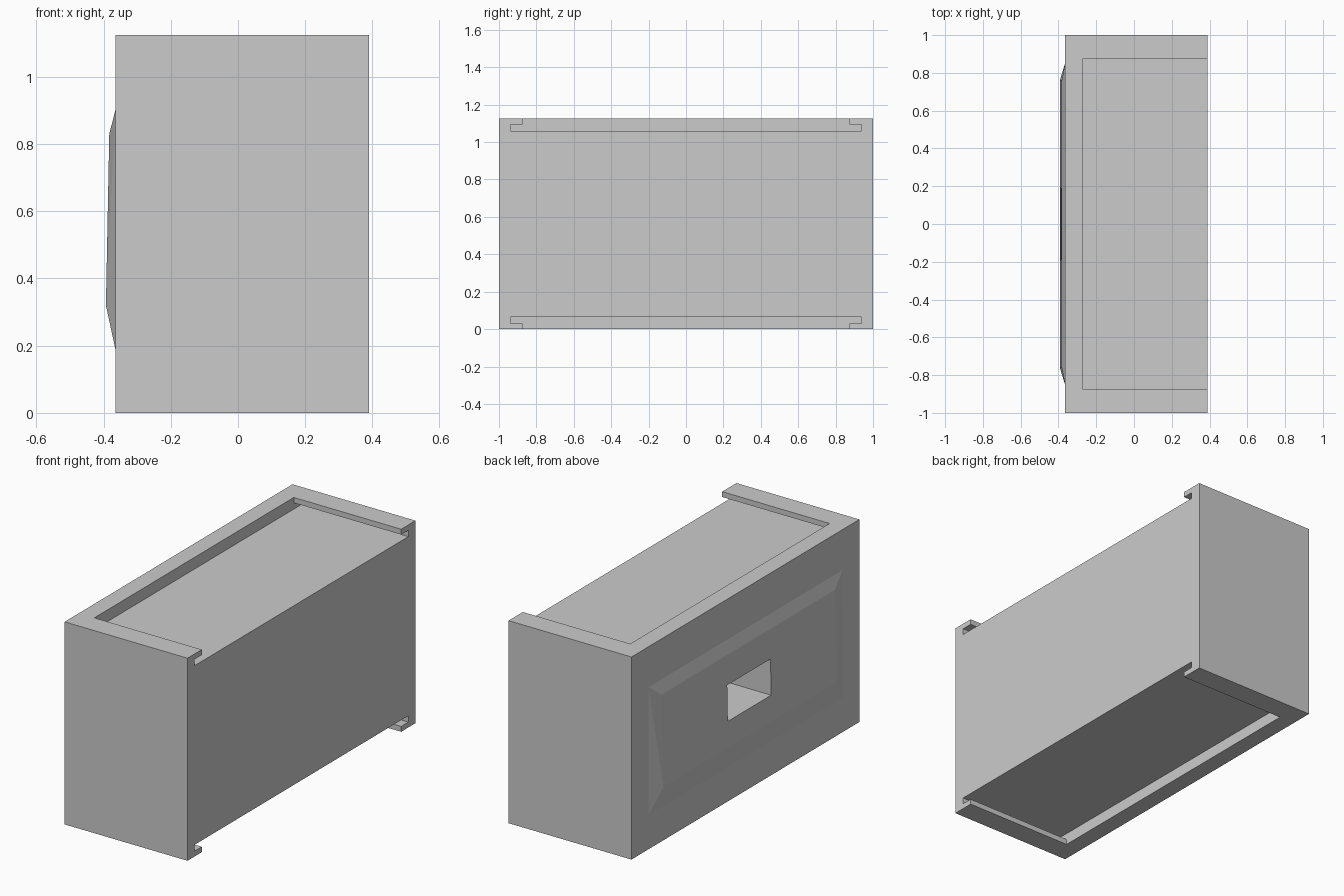
import bpy
import bmesh

if "Cube" in bpy.data.objects:
    bpy.data.objects.remove(bpy.data.objects["Cube"], do_unlink=True)

grey = bpy.data.materials.new("plain grey")
grey.use_nodes = True
colour = (0.6, 0.6, 0.6, 1)
grey.diffuse_color = colour
grey.node_tree.nodes["Principled BSDF"].inputs["Base Color"].default_value = colour

H = 1.125                 # case height
LEFT, RIGHT = -0.365, 0.39
DEEP = 0.065              # depth of the sliding channels


def solid(name, points):
    """Convex solid around the given corner points."""
    bm = bmesh.new()
    for p in points:
        bm.verts.new(p)
    bmesh.ops.convex_hull(bm, input=bm.verts[:])
    bmesh.ops.dissolve_limit(bm, angle_limit=0.01, verts=bm.verts[:], edges=bm.edges[:])
    bmesh.ops.recalc_face_normals(bm, faces=bm.faces[:])
    mesh = bpy.data.meshes.new(name)
    bm.to_mesh(mesh)
    bm.free()
    mesh.materials.append(grey)
    obj = bpy.data.objects.new(name, mesh)
    bpy.context.collection.objects.link(obj)
    return obj


def box(name, xs, ys, zs):
    return solid(name, [(x, y, z) for x in xs for y in ys for z in zs])


def combine(target, tool, operation):
    """Apply a boolean and remove the tool object."""
    mod = target.modifiers.new(operation.lower(), 'BOOLEAN')
    mod.operation = operation
    mod.solver = 'EXACT'
    mod.object = tool
    bpy.context.view_layer.objects.active = target
    bpy.ops.object.modifier_apply(modifier=mod.name)
    bpy.data.objects.remove(tool, do_unlink=True)


# Main case
case = box("case", (LEFT, RIGHT), (-1, 1), (0, H))

# Shallow raised panel with sloping borders
panel = [(x, s * 0.85, z) for x in (LEFT, LEFT + 0.05) for s in (-1, 1) for z in (0.19, 0.90)]
panel += [(x, s * 0.76, z) for x, z in ((-0.393, 0.32), (-0.383, 0.83)) for s in (-1, 1)]
combine(case, solid("raised_panel", panel), 'UNION')

# Sliding channels above and below, undercut along both rails
for top in (False, True):
    def level(*depths):
        return [H - d if top else d for d in depths]
    combine(case, box("channel_cutter", (-0.27, 0.6), (-0.875, 0.875), level(-0.1, DEEP)), 'DIFFERENCE')
    combine(case, box("undercut_cutter", (-0.27, 0.6), (-0.937, 0.937), level(0.03, DEEP)), 'DIFFERENCE')

# Rectangular opening through the raised panel
combine(case, box("opening_cutter", (-0.6, 0), (-0.19, 0.19), (0.465, 0.665)), 'DIFFERENCE')
